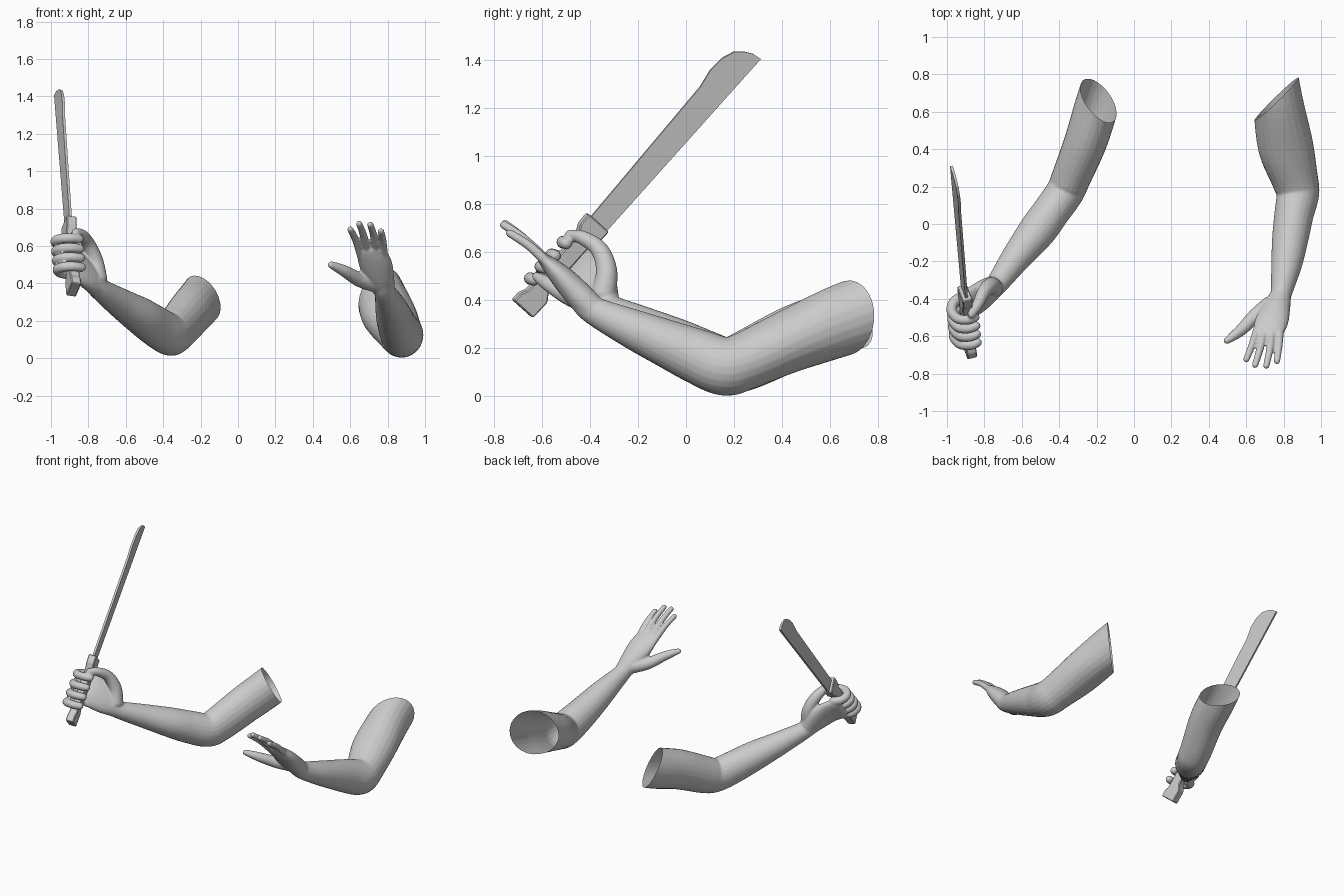
import bpy, bmesh, math
from mathutils import Vector as V

cube = bpy.data.objects.get("Cube")
if cube:
    bpy.data.objects.remove(cube)

grey = bpy.data.materials.new("plain_grey")
grey.use_nodes = True
grey.diffuse_color = (0.6, 0.6, 0.6, 1)
grey.node_tree.nodes["Principled BSDF"].inputs["Base Color"].default_value = (0.6, 0.6, 0.6, 1)

X, Z = V((1, 0, 0)), V((0, 0, 1))
SIDES, STEPS = 24, 5


def spline(a, b, c, d, t):
    return [0.5 * (2 * q + (r - p) * t + (2 * p - 5 * q + 4 * r - s) * t * t
                   + (3 * q - p - 3 * r + s) * t ** 3) for p, q, r, s in zip(a, b, c, d)]


def loft(bm, stations, ref):
    """Smooth tube; a station is x, y, z, radius along ref, radius across it."""
    st = [stations[0]] + list(stations) + [stations[-1]]
    rows = [spline(*st[i:i + 4], k / STEPS) for i in range(len(stations) - 1) for k in range(STEPS)]
    rows.append(list(stations[-1]))
    pts = [V(r[:3]) for r in rows]
    rings = []
    for i, row in enumerate(rows):
        tan = (pts[min(i + 1, len(pts) - 1)] - pts[max(i - 1, 0)]).normalized()
        u = (ref - tan * ref.dot(tan)).normalized()
        w = tan.cross(u)
        caps = [(0, 1)]
        if i == 0:
            caps = [(-0.8, 0.45), (-0.5, 0.8), (0, 1)]
        elif i == len(rows) - 1:
            caps = [(0, 1), (0.5, 0.8), (0.8, 0.45)]
        for shift, scale in caps:
            c = pts[i] + tan * shift * min(row[3:])
            ring = []
            for k in range(SIDES):
                a = math.tau * k / SIDES
                ring.append(bm.verts.new(c + scale * (u * row[3] * math.cos(a) + w * row[4] * math.sin(a))))
            rings.append(ring)
    for p, q in zip(rings, rings[1:]):
        for k in range(SIDES):
            n = (k + 1) % SIDES
            bm.faces.new((p[k], p[n], q[n], q[k]))
    bm.faces.new(rings[0][::-1])
    bm.faces.new(rings[-1])


def digit(bm, points, r0, r1, ref):
    """Tapering finger along a few points."""
    n = len(points) - 1
    loft(bm, [(*p, r0 + (r1 - r0) * i / n, r0 + (r1 - r0) * i / n) for i, p in enumerate(points)], ref)


def add_object(name, bm):
    me = bpy.data.meshes.new(name)
    bmesh.ops.recalc_face_normals(bm, faces=bm.faces)
    bm.to_mesh(me)
    bm.free()
    ob = bpy.data.objects.new(name, me)
    bpy.context.collection.objects.link(ob)
    me.materials.append(grey)
    return ob


def fuse_and_open(name, bm, centre, normal):
    """Blend the tubes into one skin, then cut the shoulder open."""
    ob = add_object(name, bm)
    rm = ob.modifiers.new("fuse", 'REMESH')
    rm.mode, rm.voxel_size = 'VOXEL', 0.006
    sm = ob.modifiers.new("soften", 'SMOOTH')
    sm.factor, sm.iterations = 0.5, 6
    deps = bpy.context.evaluated_depsgraph_get()
    me = bpy.data.meshes.new_from_object(ob.evaluated_get(deps))
    ob.modifiers.clear()
    cut = bmesh.new()
    cut.from_mesh(me)
    bmesh.ops.bisect_plane(cut, geom=cut.verts[:] + cut.edges[:] + cut.faces[:],
                           plane_co=centre, plane_no=normal, clear_outer=True)
    for f in cut.faces:
        f.smooth = True
        f.material_index = 0
    cut.to_mesh(me)
    cut.free()
    me.materials.clear()
    me.materials.append(grey)
    ob.data = me


# Left arm with open hand
bm = bmesh.new()
loft(bm, [(.71, .95, .42, .15, .14), (.765, .67, .325, .15, .135), (.81, .42, .225, .13, .148),
          (.86, .24, .145, .12, .125), (.875, .16, .125, .122, .115), (.855, .05, .165, .115, .105),
          (.835, -.08, .22, .1, .097), (.815, -.22, .28, .083, .082), (.785, -.38, .355, .06, .056),
          (.77, -.43, .40, .055, .06)], Z)
loft(bm, [(.785, -.38, .355, .056, .055), (.765, -.44, .415, .072, .058),
          (.74, -.51, .49, .088, .05), (.72, -.57, .55, .083, .034), (.718, -.6, .578, .07, .022)], X)
fingers = [((.66, -.56, .54), (.63, -.65, .63), (.60, -.725, .69)),
           ((.695, -.58, .565), (.67, -.68, .66), (.647, -.755, .72)),
           ((.74, -.58, .565), (.724, -.68, .66), (.707, -.76, .715)),
           ((.78, -.56, .54), (.775, -.65, .625), (.764, -.735, .68))]
for f in fingers:
    digit(bm, f, .022, .017, X)
digit(bm, [(.73, -.43, .40), (.65, -.49, .42), (.58, -.56, .46), (.53, -.6, .485), (.495, -.625, .5)],
      .047, .018, Z)
fuse_and_open("left_arm", bm, V((.76, .665, .33)), V((-.7, .7, .08)))

# Machete frame: along the blade, across the blade, and its origin at the guard
along, across = V((-.06, .667, .745)), V((-.28, .745, -.667))
guard = V((-.905, -.37, .72))
face_dir = along.cross(across).normalized()

# Right arm with closed fist
bm = bmesh.new()
loft(bm, [(-.08, .98, .46, .14, .12), (-.19, .66, .32, .14, .118), (-.255, .45, .245, .135, .115),
          (-.335, .25, .15, .125, .105), (-.37, .17, .13, .115, .102), (-.44, .07, .17, .11, .1),
          (-.52, -.04, .225, .1, .1), (-.63, -.18, .295, .08, .08), (-.74, -.33, .37, .058, .058),
          (-.78, -.37, .41, .055, .055)], Z)
loft(bm, [(-.74, -.33, .37, .06, .055), (-.80, -.375, .44, .1, .052),
          (-.87, -.42, .5, .115, .045), (-.935, -.455, .525, .115, .035)], along)
front_back = V((0, .9, -.3))
for s in (-.13, -.2, -.267, -.333):
    hub = guard + along * s
    path = [hub + X * a + front_back * b for a, b in
            ((-.02, .075), (-.065, .045), (-.078, -.01), (-.045, -.055), (.01, -.062), (.05, -.045))]
    digit(bm, path, .029, .025, along)
digit(bm, [(-.75, -.345, .42), (-.765, -.33, .52), (-.80, -.36, .61), (-.835, -.43, .66), (-.87, -.485, .672)],
      .052, .022, X)
fuse_and_open("right_arm", bm, V((-.19, .66, .32)), V((.65, .56, .48)))


def plate(name, outline, half, bevel=0):
    """Extrude an along/across outline to both sides of the machete plane."""
    bm = bmesh.new()
    base = [bm.verts.new(guard + along * s + across * t - face_dir * half) for s, t in outline]
    face = bm.faces.new(base)
    out = bmesh.ops.extrude_face_region(bm, geom=[face])
    bmesh.ops.translate(bm, verts=[v for v in out["geom"] if isinstance(v, bmesh.types.BMVert)],
                        vec=face_dir * 2 * half)
    if bevel:
        bmesh.ops.bevel(bm, geom=bm.edges[:], offset=bevel, segments=1, affect='EDGES')
    add_object(name, bm)


# Blade and handle
plate("blade", [(-.03, .05), (.964, .05), (.959, .014), (.94, -.022), (.913, -.052),
                (.861, -.071), (.79, -.075), (.711, -.06), (-.03, -.037)], .007)
plate("handle", [(.005, .054), (.005, -.058), (-.05, -.055), (-.09, -.034), (-.36, -.034),
                 (-.4, -.034), (-.43, -.048), (-.472, -.048), (-.472, .058), (-.385, .06),
                 (-.35, .036), (-.09, .036), (-.06, .054)], .027, .005)
